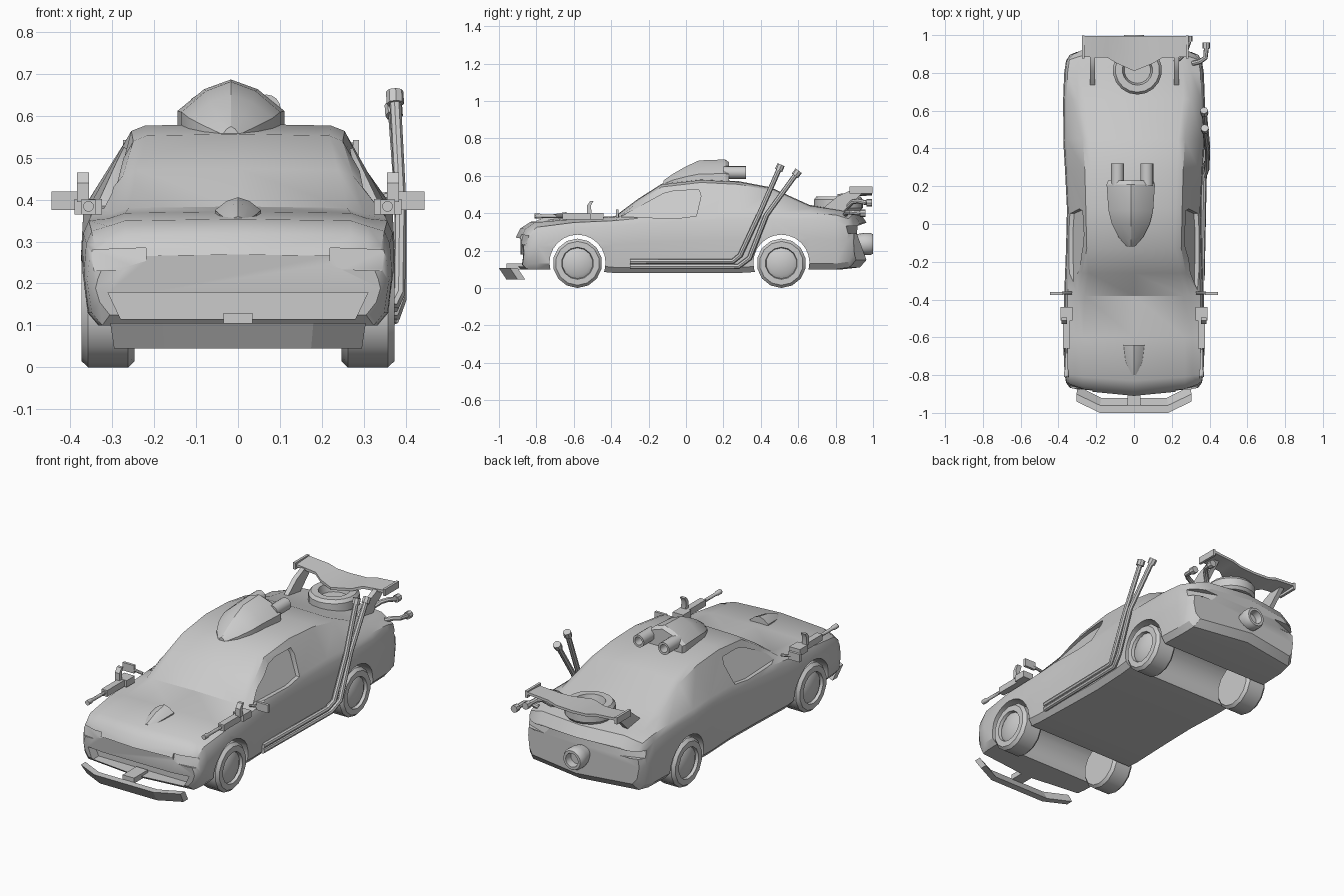
import bpy, bmesh, math
from mathutils import Vector

if "Cube" in bpy.data.objects:
    bpy.data.objects.remove(bpy.data.objects["Cube"])


def finish(name, bm, angle=35):
    bmesh.ops.remove_doubles(bm, verts=bm.verts, dist=1e-5)
    bmesh.ops.recalc_face_normals(bm, faces=bm.faces)
    me = bpy.data.meshes.new(name)
    bm.to_mesh(me)
    bm.free()
    ob = bpy.data.objects.new(name, me)
    bpy.context.collection.objects.link(ob)
    smooth(ob, angle)
    return ob


def smooth(ob, angle=35):
    bpy.ops.object.select_all(action='DESELECT')
    bpy.context.view_layer.objects.active = ob
    ob.select_set(True)
    bpy.ops.object.shade_smooth_by_angle(angle=math.radians(angle))


def loft(name, rings, angle=35):
    bm = bmesh.new()
    vs = [[bm.verts.new(p) for p in r] for r in rings]
    n = len(rings[0])
    for a, b in zip(vs, vs[1:]):
        for i in range(n):
            j = (i + 1) % n
            bm.faces.new((a[i], a[j], b[j], b[i]))
    bm.faces.new(vs[0])
    bm.faces.new(vs[-1])
    return finish(name, bm, angle)


def lathe(name, profile, origin, axis, n=14):
    bm = bmesh.new()
    rows = []
    for r, t in profile:
        row = []
        for k in range(n):
            a = 2 * math.pi * k / n
            c, s = r * math.cos(a), r * math.sin(a)
            p = {'x': (t, s, -c), 'y': (s, t, -c), 'z': (s, c, t)}[axis]
            row.append(bm.verts.new(Vector(origin) + Vector(p)))
        rows.append(row)
    bmesh.ops.remove_doubles  # poles are merged in finish
    for a, b in zip(rows, rows[1:]):
        for k in range(n):
            bm.faces.new((a[k], a[(k + 1) % n], b[(k + 1) % n], b[k]))
    return finish(name, bm)


def box(name, x0, x1, y0, y1, z0, z1):
    return loft(name, [[(x, y0, z0), (x, y1, z0), (x, y1, z1), (x, y0, z1)] for x in (x0, x1)])


def pipe(name, pts, r):
    cu = bpy.data.curves.new(name, 'CURVE')
    cu.dimensions = '3D'
    cu.bevel_depth, cu.bevel_resolution, cu.use_fill_caps = r, 2, True
    sp = cu.splines.new('POLY')
    sp.points.add(len(pts) - 1)
    for q, p in zip(sp.points, pts):
        q.co = (*p, 1)
    ob = bpy.data.objects.new(name, cu)
    bpy.context.collection.objects.link(ob)
    bpy.ops.object.select_all(action='DESELECT')
    bpy.context.view_layer.objects.active = ob
    ob.select_set(True)
    bpy.ops.object.convert(target='MESH')
    smooth(bpy.context.object, 40)


def mirror_ring(half):
    return half + [(-x, y, z) for x, y, z in reversed(half) if abs(x) > 1e-6]


def cut(ob, cutter):
    m = ob.modifiers.new('cut', 'BOOLEAN')
    m.operation, m.solver, m.object = 'DIFFERENCE', 'EXACT', cutter
    bpy.context.view_layer.objects.active = ob
    bpy.ops.object.modifier_apply(modifier=m.name)
    bpy.data.objects.remove(cutter)


# Body shell: y, half width, floor, beltline, top, half width of top
STATIONS = [
    (-.91, .34, .125, .24, .265, .30), (-.885, .36, .10, .29, .315, .31),
    (-.83, .368, .10, .325, .35, .31), (-.6, .375, .10, .35, .368, .31),
    (-.38, .37, .08, .36, .38, .30), (-.26, .365, .08, .372, .47, .275),
    (-.13, .36, .08, .38, .553, .25), (.08, .355, .08, .39, .577, .255),
    (.28, .365, .08, .40, .567, .26), (.45, .375, .09, .40, .535, .27),
    (.66, .375, .10, .40, .44, .30), (.84, .37, .10, .39, .415, .30),
    (.93, .36, .11, .37, .40, .29), (.965, .34, .15, .32, .345, .28)]


def body_ring(y, w, zb, zm, zt, wt):
    half = [(0, zb), (.9 * w, zb), (.97 * w, zb + .03), (w, zb + .55 * (zm - zb)),
            (.985 * w, zm - .03), (.95 * w, zm), (wt, zt - .013), (.87 * wt, zt), (0, zt + .004)]
    bow = .05 * max(0, (-y - .6) / .3) - .08 * max(0, (y - .7) / .26)
    return mirror_ring([(x, y + bow * (x / .37) ** 2, z) for x, z in half])


body = loft('body_shell', [body_ring(*s) for s in STATIONS])

# Wheel wells
for y in (-.58, .51):
    cut(body, lathe('well_cutter', [(0, -.6), (.15, -.6), (.15, .6), (0, .6)], (0, y, .135), 'x', 24))

# Grille opening
grille = [(-.31, .178), (.31, .178), (.28, .115), (-.28, .115)]
cut(body, loft('grille_cutter', [[(x, y, z) for x, z in grille] for y in (-1.1, -.82)]))

# Recessed side windows, headlights and tail lights
window = [(-.35, .38), (-.12, .505), (-.06, .52), (.07, .525), (.08, .49), (.055, .385), (-.05, .372)]
for s in (-1, 1):
    inner = [(s * (.317 - .53 * (z - .385)), y, z) for y, z in window]
    cut(body, loft('window_cutter', [inner, [(s * .5, y, z) for y, z in window]]))
    lamp = [(.22, .235, -.883), (.35, .23, -.855), (.355, .28, -.838), (.22, .285, -.87)]
    cut(body, loft('headlight_cutter', [[(s * x, y, z) for x, z, y in lamp],
                                        [(s * x, -1.1, z) for x, z, y in lamp]]))
    tail = [(.2, .29, .925), (.4, .29, .85), (.4, .33, .84), (.2, .33, .915)]
    cut(body, loft('tail_light_cutter', [[(s * x, y, z) for x, z, y in tail],
                                         [(s * x, 1.1, z) for x, z, y in tail]]))
smooth(body, 32)

# Wheels with domed hubs
tyre = [(0, .247), (.118, .247), (.132, .262), (.132, .358), (.117, .374),
        (.086, .374), (.082, .358), (.065, .368), (0, .374)]
for s, side in ((-1, 'left'), (1, 'right')):
    for y, end in ((-.58, 'front'), (.51, 'rear')):
        lathe(f'{end}_{side}_wheel', [(r, s * t) for r, t in tyre], (0, y, .132), 'x')

# Front splitter blade and bracket
loft('front_splitter', [
    [(x, y, .106), (x, y + .04, .106), (x * .97, y + .08, .045), (x * .97, y + .04, .045)]
    for x, y in ((-.305, -.94), (-.18, -1), (.18, -1), (.305, -.94))], 20)
box('splitter_bracket', -.035, .035, -.96, -.84, .1, .13)


# Pointed scoops on the roof and hood
def scoop(name, cx, rows):
    loft(name, [[(x + cx, yy, z) for x, yy, z in mirror_ring(
        [(0, y, z0), (w, y, z0), (w, y, z0 + .45 * (z1 - z0)), (.5 * w, y, z0 + .83 * (z1 - z0)), (0, y, z1)])]
        for y, w, z0, z1 in rows], 25)


scoop('roof_scoop', -.017, [(-.12, .02, .54, .575), (-.07, .065, .55, .61), (.0, .1, .55, .65),
                            (.07, .118, .55, .682), (.21, .128, .55, .687), (.23, .12, .555, .672)])
scoop('hood_scoop', 0, [(-.8, .02, .34, .36), (-.72, .045, .345, .392), (-.64, .055, .35, .406)])
for x in (-.087, .068):
    lathe('roof_scoop_tube', [(0, .2), (.034, .2), (.034, .32), (.022, .32), (.022, .27), (0, .27)],
          (x, 0, .617), 'y', 16)

# Hood side guns and door mirrors
for s in (-1, 1):
    bx = sorted((s * .325, s * .39))
    box('gun_receiver', *bx, -.51, -.44, .365, .402)
    bx = sorted((s * .34, s * .375))
    box('gun_body', *bx, -.66, -.5, .365, .4)
    lathe('gun_barrel', [(0, -.64), (.009, -.64), (.009, -.77), (.013, -.78), (.013, -.81), (0, -.81)],
          (s * .357, 0, .384), 'y', 10)
    hook = [(-.53, .395), (-.505, .395), (-.508, .44), (-.495, .465), (-.512, .465), (-.53, .44)]
    loft('gun_magazine', [[(s * x, y, z) for y, z in hook] for x in (.356, .384)])
    bx = sorted((s * .375, s * .445))
    box('door_mirror', *bx, -.375, -.36, .376, .42)
    pipe('mirror_arm', [(s * .33, -.365, .385), (s * .39, -.367, .395)], .008)

# Side exhaust stacks on the right
stacks = [[(.36, -.3, .142), (.37, .25, .142), (.385, .29, .175), (.388, .39, .39), (.375, .5, .64)],
          [(.36, -.3, .115), (.372, .28, .115), (.388, .34, .16), (.388, .43, .39), (.372, .59, .61)]]
for path in stacks:
    pipe('side_exhaust', path, .014)
    a, b = Vector(path[-2]), Vector(path[-1])
    d = (b - a).normalized()
    pipe('exhaust_tip', [b - d * .012, b + d * .02], .021)

# Spare wheel on the boot
lathe('spare_wheel', [(0, 0), (.118, 0), (.13, .015), (.13, .06), (.117, .077), (.08, .077), (.07, .035), (0, .035)],
      (.018, .815, .413), 'z', 18)

# Rear wing with end plates and struts
wing = [(-.265, .885, .525), (-.14, .88, .515), (-.09, .85, .5), (0, .81, .496),
        (.1, .85, .5), (.15, .88, .515), (.28, .885, .525)]
loft('rear_wing', [[(x, y, z - .008), (x, .995, z - .002), (x, .995, z + .012), (x, y, z + .006)]
                   for x, y, z in wing], 40)
strut = [(.70, .4), (.82, .39), (.95, .515), (.88, .522), (.81, .49)]
for x, e in ((-.22, -.268), (.225, .282)):
    loft('wing_strut', [[(x + d, y, z) for y, z in strut] for d in (-.013, .013)])
    box('wing_end_plate', e - .007, e + .007, .875, .997, .505, .542)

# Small bent pipes at the right rear
for path in ([(.31, .85, .39), (.35, .86, .405), (.378, .88, .405), (.383, .93, .4)],
             [(.22, .86, .43), (.255, .89, .46), (.275, .92, .465), (.29, .965, .455)]):
    pipe('rear_pipe', path, .013)
    b = Vector(path[-1])
    pipe('rear_pipe_tip', [b, b + Vector((0, .03, 0))], .02)

# Central rear exhaust
lathe('rear_exhaust', [(0, .9), (.05, .9), (.06, .95), (.06, .985), (.052, 1), (.038, 1), (.034, .96), (0, .96)],
      (0, 0, .235), 'y', 16)
